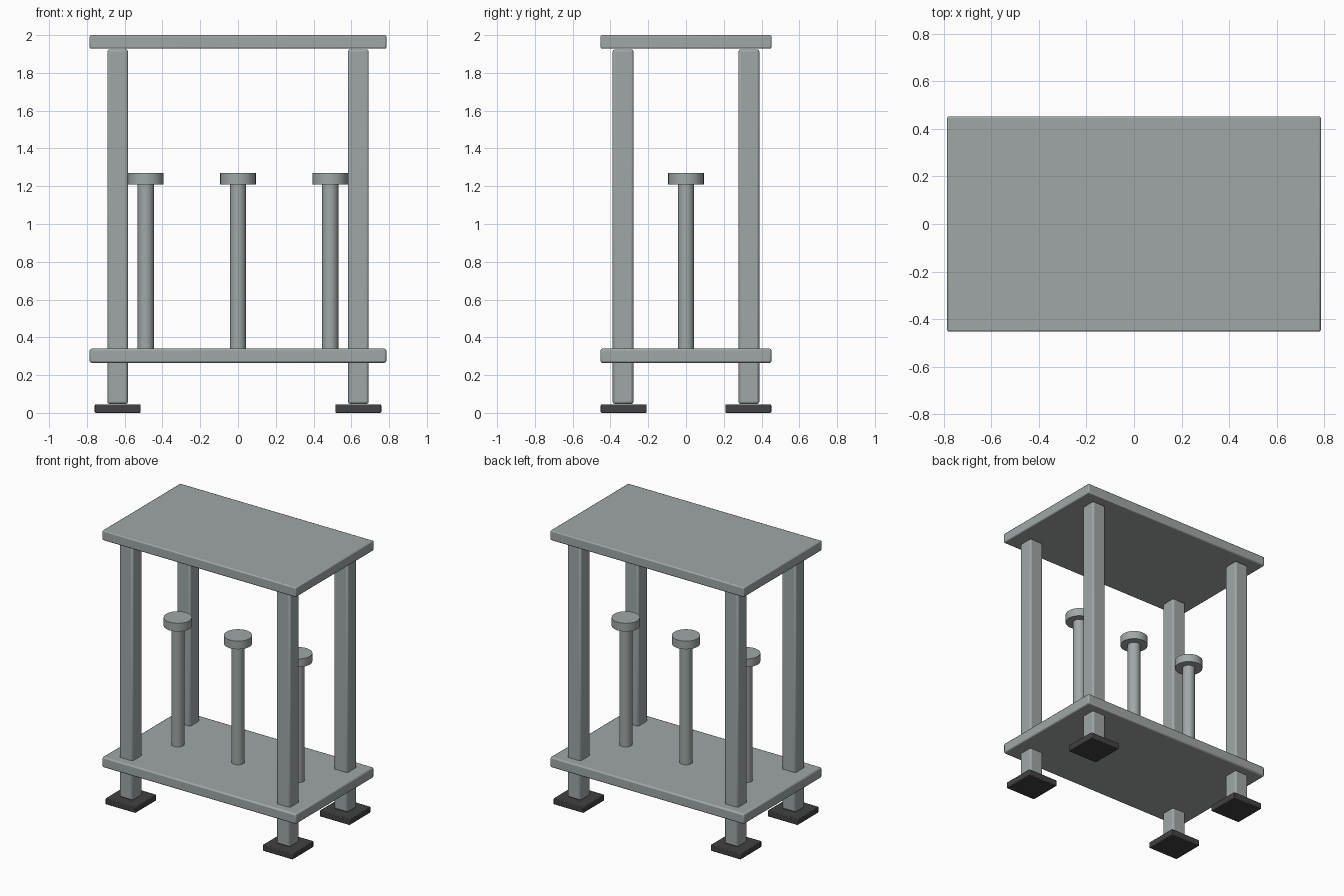
import bpy
import math

cube = bpy.data.objects.get("Cube")
if cube:
    bpy.data.objects.remove(cube, do_unlink=True)


def make_material(name, color):
    mat = bpy.data.materials.new(name)
    mat.use_nodes = True
    mat.diffuse_color = color
    mat.node_tree.nodes["Principled BSDF"].inputs["Base Color"].default_value = color
    return mat


steel = make_material("grey steel", (0.35, 0.39, 0.385, 1))
rubber = make_material("dark rubber", (0.055, 0.053, 0.056, 1))


def finish(name, mat):
    obj = bpy.context.object
    obj.name = name
    obj.data.materials.append(mat)
    bpy.ops.object.shade_smooth_by_angle(angle=math.radians(30))
    return obj


def block(name, x, y, low, high, width, depth, mat, bevel):
    """Box between two heights with softened edges."""
    bpy.ops.mesh.primitive_cube_add(size=1, location=(x, y, (low + high) / 2))
    obj = bpy.context.object
    obj.scale = (width, depth, high - low)
    bpy.ops.object.transform_apply(location=False, rotation=False, scale=True)
    mod = obj.modifiers.new("soft edges", "BEVEL")
    mod.width = bevel
    mod.segments = 2
    return finish(name, mat)


def disc(name, x, low, high, radius):
    """Upright cylinder between two heights."""
    bpy.ops.mesh.primitive_cylinder_add(
        vertices=32, radius=radius, depth=high - low, location=(x, 0, (low + high) / 2))
    return finish(name, steel)


# Shelf and top plates
block("lower_shelf", 0, 0, 0.265, 0.34, 1.57, 0.905, steel, 0.01)
block("top_plate", 0, 0, 1.928, 2.0, 1.57, 0.905, steel, 0.008)

# Corner posts on square feet
for side, x in (("left", 1), ("right", -1)):
    for end, y in (("front", -1), ("back", 1)):
        px, py = x * 0.637, y * 0.333
        block(f"{end}_{side}_post", px, py, 0.047, 1.925, 0.11, 0.11, steel, 0.012)
        block(f"{end}_{side}_foot", px, y * 0.33, 0, 0.045, 0.243, 0.243, rubber, 0.005)

# Three pedestals along the middle of the shelf
for label, x in (("right", -0.488), ("middle", 0), ("left", 0.488)):
    disc(f"{label}_pedestal_rod", x, 0.33, 1.215, 0.043)
    disc(f"{label}_pedestal_cap", x, 1.21, 1.27, 0.094)
